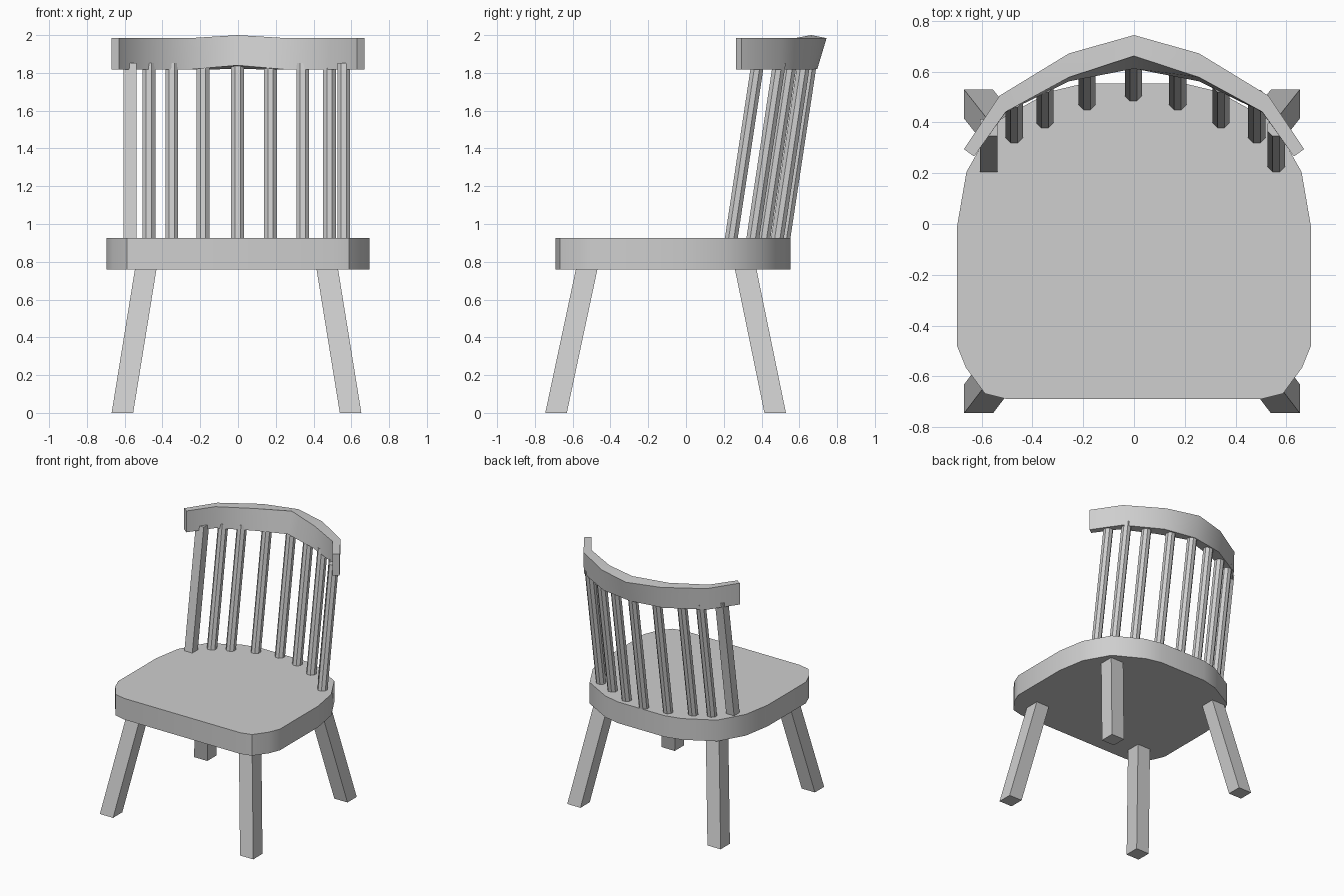
import bpy, math

if "Cube" in bpy.data.objects:
    bpy.data.objects.remove(bpy.data.objects["Cube"])

grey = bpy.data.materials.new("light grey")
grey.diffuse_color = (0.62, 0.62, 0.62, 1)
grey.use_nodes = True
grey.node_tree.nodes["Principled BSDF"].inputs["Base Color"].default_value = grey.diffuse_color


def make(name, verts, faces, smooth=False):
    me = bpy.data.meshes.new(name)
    me.from_pydata(verts, [], faces)
    me.materials.append(grey)
    ob = bpy.data.objects.new(name, me)
    bpy.context.collection.objects.link(ob)
    # consistent outward normals, then optional soft shading
    bpy.ops.object.select_all(action='DESELECT')
    ob.select_set(True)
    bpy.context.view_layer.objects.active = ob
    bpy.ops.object.mode_set(mode='EDIT')
    bpy.ops.mesh.select_all(action='SELECT')
    bpy.ops.mesh.normals_make_consistent(inside=False)
    bpy.ops.object.mode_set(mode='OBJECT')
    if smooth:
        bpy.ops.object.shade_smooth_by_angle(angle=math.radians(35))
    return ob


def prism(name, low, high, smooth=False):
    """Join a lower and an upper outline with side faces and caps."""
    n = len(low)
    faces = [(i, (i + 1) % n, n + (i + 1) % n, n + i) for i in range(n)]
    faces += [tuple(range(n))[::-1], tuple(range(n, 2 * n))]
    return make(name, low + high, faces, smooth)


def ring(x, y, z, width, sides):
    r = width / 2 / math.cos(math.pi / sides)
    return [(x + r * math.cos(2 * math.pi * (i + .5) / sides),
             y + r * math.sin(2 * math.pi * (i + .5) / sides), z) for i in range(sides)]


# Seat: half outline mirrored
half = [(0.50, -0.69), (0.587, -0.668), (0.662, -0.566), (0.697, -0.48),
        (0.697, -0.01), (0.66, 0.205), (0.55, 0.40), (0.33, 0.522), (0.2, 0.553)]
outline = half + [(-x, y) for x, y in reversed(half)]
prism("seat", [(x, y, 0.76) for x, y in outline],
      [(x, y, 0.925) for x, y in outline], True)

# Splayed square legs
for label, y0, y1 in (("front", -0.688, -0.525), ("back", 0.472, 0.315)):
    for side, s in (("left", -1), ("right", 1)):
        prism(f"{label}_{side}_leg",
              ring(s * 0.604 - 0.008, y0, 0, 0.114, 4),
              ring(s * 0.480 - 0.008, y1, 0.765, 0.114, 4))

# Leaning back spindles, the leftmost one is square
spots = [(-0.572, 0.205), (-0.472, 0.319), (-0.351, 0.378), (-0.185, 0.449), (-0.002, 0.484),
         (0.172, 0.449), (0.343, 0.378), (0.484, 0.319), (0.56, 0.205)]
for i, (x, y) in enumerate(spots):
    sides = 4 if i == 0 else 8
    yc = y + 0.035
    prism(f"spindle_{i + 1}", ring(x, yc - 0.004, 0.90, 0.068, sides),
          ring(x, yc + 0.14, 1.852, 0.068, sides))

# Curved top rail: sections of (x, y, z) for outer top, outer bottom, inner bottom, inner top
sections = [
    [(0.67, 0.295, 1.984), (0.67, 0.295, 1.818), (0.63, 0.266, 1.818), (0.63, 0.266, 1.984)],
    [(0.53, 0.505, 1.984), (0.53, 0.50, 1.818), (0.505, 0.440, 1.818), (0.505, 0.442, 1.984)],
    [(0.256, 0.672, 1.984), (0.256, 0.652, 1.818), (0.256, 0.562, 1.818), (0.256, 0.578, 1.984)],
    [(0, 0.744, 1.984), (0, 0.695, 1.82), (0, 0.612, 1.84), (0, 0.662, 2.0)],
]
full = [[(-x, y, z) for x, y, z in s] for s in sections[:3]] + sections[::-1]
verts = [v for s in full for v in s]
faces = [(4 * k + j, 4 * k + (j + 1) % 4, 4 * k + 4 + (j + 1) % 4, 4 * k + 4 + j)
         for k in range(len(full) - 1) for j in range(4)]
last = 4 * (len(full) - 1)
faces += [(3, 2, 1, 0), (last, last + 1, last + 2, last + 3)]
make("top_rail", verts, faces, True)
